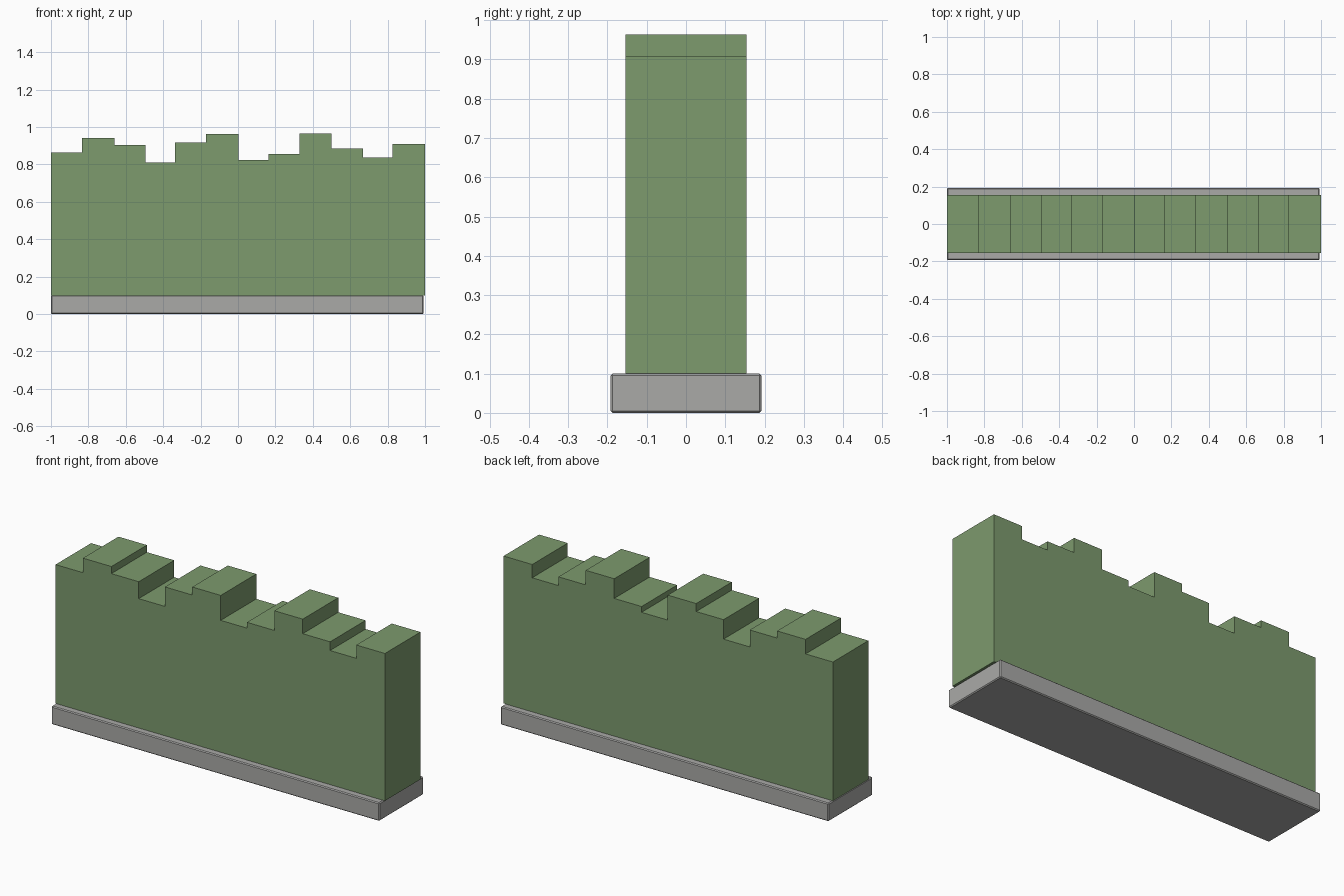
import bpy
import bmesh

cube = bpy.data.objects.get("Cube")
if cube:
    bpy.data.objects.remove(cube, do_unlink=True)


def make_material(name, color):
    mat = bpy.data.materials.new(name)
    mat.use_nodes = True
    mat.diffuse_color = (*color, 1)
    bsdf = mat.node_tree.nodes["Principled BSDF"]
    bsdf.inputs["Base Color"].default_value = (*color, 1)
    bsdf.inputs["Roughness"].default_value = 0.9
    return mat


def extrude_profile(name, points, half_depth, mat):
    """Extrude an (x, z) outline along y, centred on y = 0."""
    bm = bmesh.new()
    face = bm.faces.new([bm.verts.new((x, -half_depth, z)) for x, z in points])
    result = bmesh.ops.extrude_face_region(bm, geom=[face])
    new_verts = [g for g in result["geom"] if isinstance(g, bmesh.types.BMVert)]
    bmesh.ops.translate(bm, verts=new_verts, vec=(0, 2 * half_depth, 0))
    bmesh.ops.recalc_face_normals(bm, faces=bm.faces)
    mesh = bpy.data.meshes.new(name)
    bm.to_mesh(mesh)
    bm.free()
    mesh.materials.append(mat)
    obj = bpy.data.objects.new(name, mesh)
    bpy.context.collection.objects.link(obj)
    return obj


green = make_material("leaf green", (0.205, 0.325, 0.155))
grey = make_material("stone grey", (0.40, 0.40, 0.39))

# Stone kerb with a fine chamfer on its edges
BASE_TOP = 0.10
kerb = extrude_profile(
    "stone_base",
    [(-1, 0), (0.992, 0), (0.992, BASE_TOP), (-1, BASE_TOP)], 0.192, grey)
bevel = kerb.modifiers.new("chamfer", "BEVEL")
bevel.width = 0.005
bevel.segments = 1

# Hedge: slightly overlapping columns, the taller one covers each overlap
heights = [0.862, 0.942, 0.903, 0.81, 0.917, 0.961,
           0.824, 0.856, 0.964, 0.884, 0.836, 0.909]
STEP, OVERLAP = 0.166, 0.007
outline = [(-1, BASE_TOP), (-1, heights[0])]
for i in range(1, len(heights)):
    before, after = heights[i - 1], heights[i]
    x = -1 + STEP * i + (OVERLAP if before > after else 0)
    outline += [(x, before), (x, after)]
outline += [(1, heights[-1]), (1, BASE_TOP)]
extrude_profile("hedge", outline, 0.154, green)
